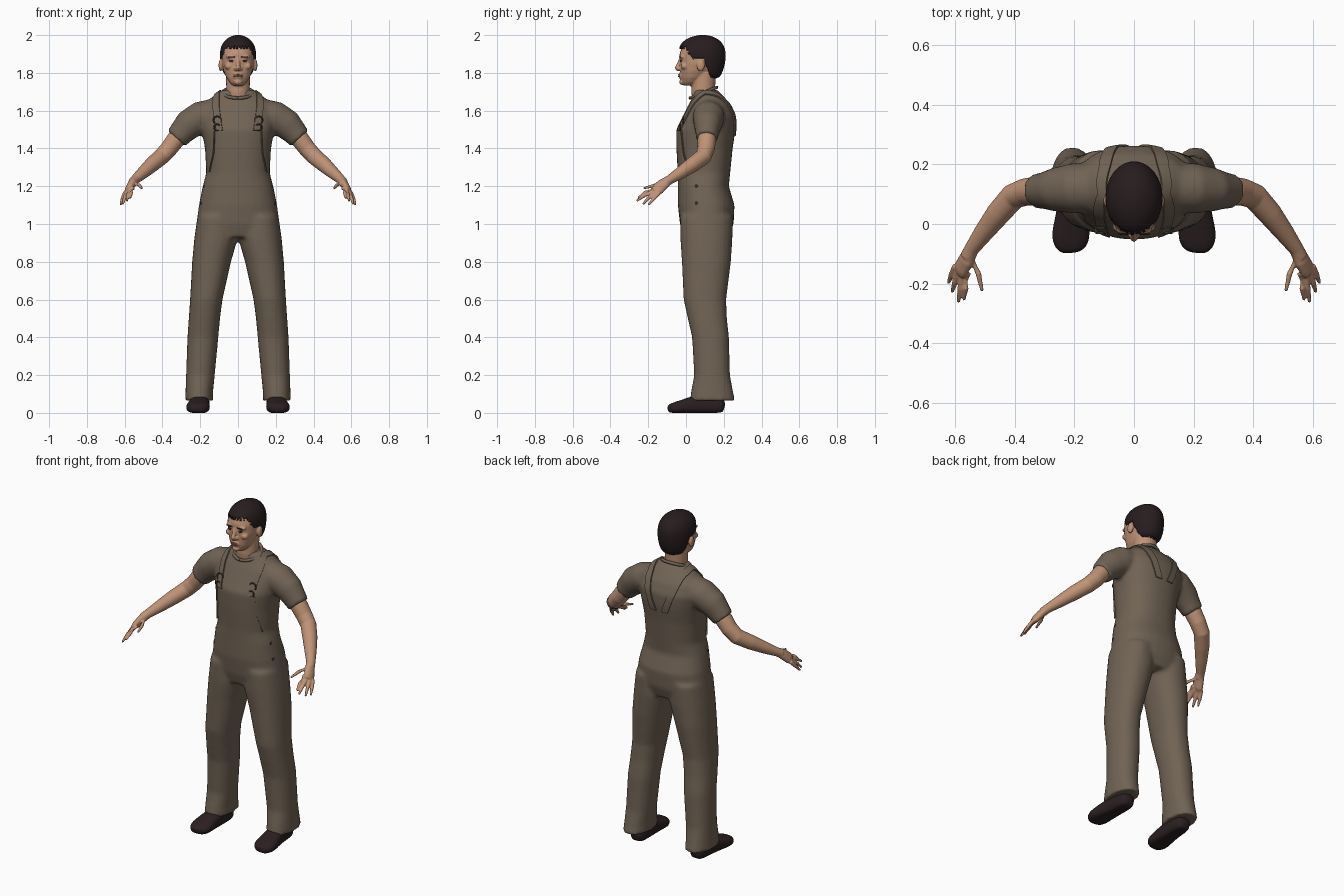
import bpy, bmesh, math
from mathutils import Vector, Matrix

cube = bpy.data.objects.get("Cube")
if cube:
    bpy.data.objects.remove(cube, do_unlink=True)


def material(name, rgb):
    m = bpy.data.materials.new(name)
    m.use_nodes = True
    m.diffuse_color = (*rgb, 1)
    m.node_tree.nodes["Principled BSDF"].inputs["Base Color"].default_value = (*rgb, 1)
    return m


CLOTH = material("olive brown cloth", (0.165, 0.125, 0.09))
SKIN = material("skin", (0.52, 0.29, 0.18))
LIP = material("lips", (0.32, 0.14, 0.09))
HAIR = material("dark hair", (0.02, 0.012, 0.013))
LEATHER = material("dark leather", (0.024, 0.014, 0.015))
METAL = material("dull buckle", (0.06, 0.045, 0.034))
EYE = material("eye white", (0.42, 0.34, 0.28))


def ring(bm, c, u, v, ru, rv, n, power):
    out = []
    for i in range(n):
        a = math.tau * i / n
        ca, sa = math.cos(a), math.sin(a)
        p = u * ru * math.copysign(abs(ca) ** power, ca) + v * rv * math.copysign(abs(sa) ** power, sa)
        out.append(bm.verts.new(c + p))
    return out


def loft(bm, rows, n=20, side=1, level=False, power=1.0):
    """Closed tube through rows of (x, y, z, radius across, radius along)."""
    pts = [Vector((r[0] * side, r[1], r[2])) for r in rows]
    rings = []
    for i, r in enumerate(rows):
        t = (pts[min(i + 1, len(pts) - 1)] - pts[max(i - 1, 0)]).normalized()
        if level:
            u, v = Vector((1, 0, 0)), Vector((0, 1, 0))
        else:
            ref = Vector((0, 1, 0)) if abs(t.y) < 0.9 else Vector((0, 0, 1))
            u = t.cross(ref).normalized()
            v = u.cross(t)
        rings.append(ring(bm, pts[i], u, v, r[3], r[-1], n, power))
    for a, b in zip(rings, rings[1:]):
        for i in range(n):
            bm.faces.new((a[i], a[(i + 1) % n], b[(i + 1) % n], b[i]))
    bm.faces.new(rings[0][::-1])
    bm.faces.new(rings[-1])


def ball(bm, c, r):
    bmesh.ops.create_uvsphere(bm, u_segments=20, v_segments=12, radius=1,
                              matrix=Matrix.Translation(c) @ Matrix.Diagonal((*r, 1)))


def finish(name, bm, mat, mirror=False, voxel=0, smooth=0, subsurf=0):
    """Make the object and bake its modifiers."""
    bmesh.ops.recalc_face_normals(bm, faces=bm.faces)
    me = bpy.data.meshes.new(name)
    bm.to_mesh(me)
    bm.free()
    ob = bpy.data.objects.new(name, me)
    bpy.context.collection.objects.link(ob)
    if voxel:
        ob.modifiers.new("fuse", "REMESH").voxel_size = voxel
    if smooth:
        ob.modifiers.new("soften", "SMOOTH").iterations = smooth
    if subsurf:
        ob.modifiers.new("round", "SUBSURF").levels = subsurf
    if mirror:
        ob.modifiers.new("mirror", "MIRROR").use_bisect_axis = (False, False, False)
    bake(ob, mat)
    return ob


def bake(ob, mat):
    bpy.context.view_layer.update()
    me = bpy.data.meshes.new_from_object(ob.evaluated_get(bpy.context.evaluated_depsgraph_get()))
    ob.modifiers.clear()
    ob.data = me
    me.materials.clear()
    me.materials.append(mat)
    me.shade_smooth()
    bpy.context.view_layer.update()


def hit(ob, origin, direction=(0, 1, 0)):
    return ob.ray_cast(Vector(origin), Vector(direction))[1]


# Overalls and shirt: torso, legs and sleeves fused into one skin
bm = bmesh.new()
torso = [(0.93, .108, .19, .12), (1.0, .11, .22, .142), (1.1, .107, .207, .15), (1.2, .092, .187, .135),
         (1.27, .095, .168, .139), (1.4, .098, .175, .149), (1.5, .105, .192, .157), (1.57, .123, .2, .14),
         (1.63, .125, .185, .113), (1.67, .12, .14, .085), (1.71, .105, .085, .062)]
loft(bm, [(0, y, z, rx, ry) for z, y, rx, ry in torso], 32, level=True, power=0.88)
leg = [(.11, .108, 1.04, .105, .14), (.117, .108, .92, .115, .138), (.14, .108, .8, .103, .13),
       (.168, .1, .6, .086, .113), (.178, .113, .5, .083, .104), (.186, .13, .4, .082, .098),
       (.199, .138, .2, .076, .095), (.205, .138, .11, .073, .112), (.206, .14, .065, .075, .12)]
sleeve = [(.1, .12, 1.59, .08, .08), (.2, .12, 1.565, .084, .085), (.262, .115, 1.525, .08, .074),
          (.3, .112, 1.483, .068, .062), (.327, .11, 1.452, .062, .058)]
for s in (1, -1):
    loft(bm, leg, 24, s, level=True, power=0.92)
    loft(bm, sleeve, 24, s)
clothing = finish("overalls_and_shirt", bm, CLOTH, voxel=0.011, smooth=6)

# Round shirt collar
bm = bmesh.new()
loop = []
for i in range(25):
    a = math.tau * i / 24
    loop.append((.08 * math.sin(a), .092 - .07 * math.cos(a), 1.695 - .028 * math.cos(a), .009, .009))
loft(bm, loop, 8)
finish("collar", bm, CLOTH)


# Shoulder straps and bib seams, laid over the clothing
def strip(name, path, half):
    bm = bmesh.new()
    rows = []
    for a, b in zip(path, path[1:]):
        for k in range(8):
            p = Vector(a).lerp(Vector(b), k / 8)
            rows.append([bm.verts.new(p + Vector((d * half, 0, 0))) for d in (-1, 0, 1)])
    for a, b in zip(rows, rows[1:]):
        for i in (0, 1):
            bm.faces.new((a[i], a[i + 1], b[i + 1], b[i]))
    me = bpy.data.meshes.new(name)
    bm.to_mesh(me)
    bm.free()
    ob = bpy.data.objects.new(name, me)
    bpy.context.collection.objects.link(ob)
    ob.modifiers.new("mirror", "MIRROR")
    wrap = ob.modifiers.new("wrap", "SHRINKWRAP")
    wrap.target = clothing
    wrap.wrap_mode = "ABOVE_SURFACE"
    wrap.offset = 0.003
    thick = ob.modifiers.new("thickness", "SOLIDIFY")
    thick.thickness = 0.008
    thick.offset = 0
    bake(ob, CLOTH)
    bpy.context.view_layer.objects.active = ob
    ob.select_set(True)
    bpy.ops.object.shade_smooth_by_angle(angle=math.radians(40))
    ob.select_set(False)


strip("shoulder_straps", [(.11, -.07, 1.5), (.125, 0, 1.62), (.115, .1, 1.71), (.1, .2, 1.67),
                          (.07, .27, 1.55), (.035, .28, 1.45)], .022)
strip("bib_seams", [(.14, -.05, 1.5), (.15, -.04, 1.38), (.165, .02, 1.26)], .005)

# Strap buckles and hip buttons
bm = bmesh.new()
for z, r in ((1.55, .02), (1.512, .016)):
    c = hit(clothing, (.11, -1, z)) - Vector((0, .006, 0))
    loft(bm, [(c.x + r * math.cos(a), c.y, c.z + r * math.sin(a), .004, .004)
              for a in [math.tau * i / 16 for i in range(17)]], 6)
for z in (1.2, 1.11):
    ball(bm, hit(clothing, (1, .055, z), (-1, 0, 0)), (.005, .008, .008))
finish("buckles_and_buttons", bm, METAL, mirror=True)

# Bare arms and hands, fingers tapering from the knuckles
bm = bmesh.new()
loft(bm, [(.28, .115, 1.5, .045), (.33, .11, 1.447, .049), (.365, .107, 1.4, .046), (.405, .092, 1.357, .044),
          (.455, .035, 1.315, .041), (.505, -.03, 1.27, .033), (.545, -.085, 1.235, .025),
          (.557, -.11, 1.22, .026)], 20)
loft(bm, [(.548, -.09, 1.232, .02, .024), (.562, -.12, 1.212, .022, .032),
          (.578, -.148, 1.185, .02, .034), (.586, -.165, 1.172, .012, .028)], 16)
fingers = [((.557, -.165, 1.19), (.564, -.215, 1.168), (.57, -.25, 1.14)),
           ((.573, -.165, 1.178), (.583, -.218, 1.152), (.588, -.258, 1.125)),
           ((.588, -.155, 1.17), (.601, -.198, 1.138), (.609, -.225, 1.108)),
           ((.597, -.14, 1.168), (.612, -.17, 1.134), (.621, -.195, 1.105)),
           ((.548, -.112, 1.215), (.522, -.165, 1.205), (.51, -.22, 1.19))]
for a, b, c in fingers:
    loft(bm, [(*a, .012), (*b, .01), (*c, .0065)], 10)
    ball(bm, c, (.0065, .0065, .0065))
finish("arms_and_hands", bm, SKIN, mirror=True, voxel=0.004, smooth=4)

# Head, neck and ears
bm = bmesh.new()
loft(bm, [(0, .1, 1.62, .066, .062), (0, .09, 1.7, .062, .062), (0, .095, 1.8, .064, .065)], 24, level=True)
face = [(1.733, .012, .026, .024), (1.75, .023, .045, .044), (1.775, .036, .062, .063), (1.81, .05, .076, .08),
        (1.85, .062, .085, .094), (1.9, .07, .088, .104), (1.95, .08, .078, .098), (1.98, .085, .045, .06)]
loft(bm, [(0, y, z, rx, ry) for z, y, rx, ry in face], 28, level=True, power=0.9)
ball(bm, (0, .09, 1.88), (.086, .113, .105))
loft(bm, [(0, -.024, 1.885, .008), (0, -.037, 1.85, .011), (0, -.048, 1.826, .013), (0, -.036, 1.814, .012)], 12)
ball(bm, (0, -.022, 1.752), (.022, .014, .016))
ball(bm, (0, -.026, 1.785), (.026, .012, .02))
for s in (1, -1):
    ball(bm, (s * .013, -.032, 1.822), (.01, .013, .009))
    ball(bm, (s * .034, -.02, 1.885), (.03, .014, .01))
    ball(bm, (s * .05, -.008, 1.835), (.022, .02, .018))
    ball(bm, (s * .092, .078, 1.84), (.011, .022, .033))
head = finish("head", bm, SKIN, voxel=0.005, smooth=4)

# Eyes, brows and mouth
for name, mat, z, size in (("eyes", EYE, 1.862, (.014, .004, .0045)), ("irises", HAIR, 1.862, (.0065, .006, .0055)),
                           ("eyelids", HAIR, 1.867, (.016, .005, .002)), ("eyebrows", HAIR, 1.884, (.02, .005, .0035))):
    bm = bmesh.new()
    ball(bm, hit(head, (.034, -1, z)), size)
    finish(name, bm, mat, mirror=True)
bm = bmesh.new()
for z in (1.789, 1.781):
    ball(bm, hit(head, (0, -1, z)), (.024, .005, .004))
finish("lips", bm, LIP)

# Cropped hair: a cap trimmed along the hairline, with a ragged fringe
bm = bmesh.new()
cap = [(1.765, .125, .058, .052), (1.81, .108, .084, .088), (1.85, .096, .093, .112), (1.9, .086, .098, .127),
       (1.94, .083, .092, .122), (1.975, .085, .07, .095), (1.995, .088, .036, .05), (2.001, .088, .01, .012)]
loft(bm, [(0, y, z, rx, ry) for z, y, rx, ry in cap], 28, level=True)
hair = finish("hair", bm, HAIR, subsurf=2)


def hairline(x, y):
    ragged = .006 * math.sin(x * 330) + .004 * math.sin(x * 710 + y * 400)
    if y < .012:
        return 1.938 - 1.2 * max(0, abs(x) - .06) + ragged
    if y < .045:
        return 1.842 + ragged
    if y < .1:
        return 1.87
    return 1.87 - min(.1, (y - .1) * 3.2) + ragged


bm = bmesh.new()
bm.from_mesh(hair.data)
trim = [f for f in bm.faces for c in [f.calc_center_median()] if c.z < hairline(c.x, c.y)]
bmesh.ops.delete(bm, geom=trim, context="FACES")
bm.to_mesh(hair.data)
bm.free()
hair.modifiers.new("thickness", "SOLIDIFY").thickness = 0.014
bake(hair, HAIR)

# Shoes with flat soles
bm = bmesh.new()
shoe = [(.198, .205, .03, .025, .025), (.198, .185, .035, .045, .042), (.2, .12, .045, .052, .05),
        (.205, .04, .042, .054, .05), (.21, -.01, .034, .062, .038), (.213, -.05, .028, .064, .032),
        (.211, -.08, .023, .052, .026), (.209, -.097, .02, .028, .016)]
loft(bm, shoe, 20, power=0.8)
for v in bm.verts:
    v.co.z = max(v.co.z, 0)
finish("shoes", bm, LEATHER, mirror=True, subsurf=2)
